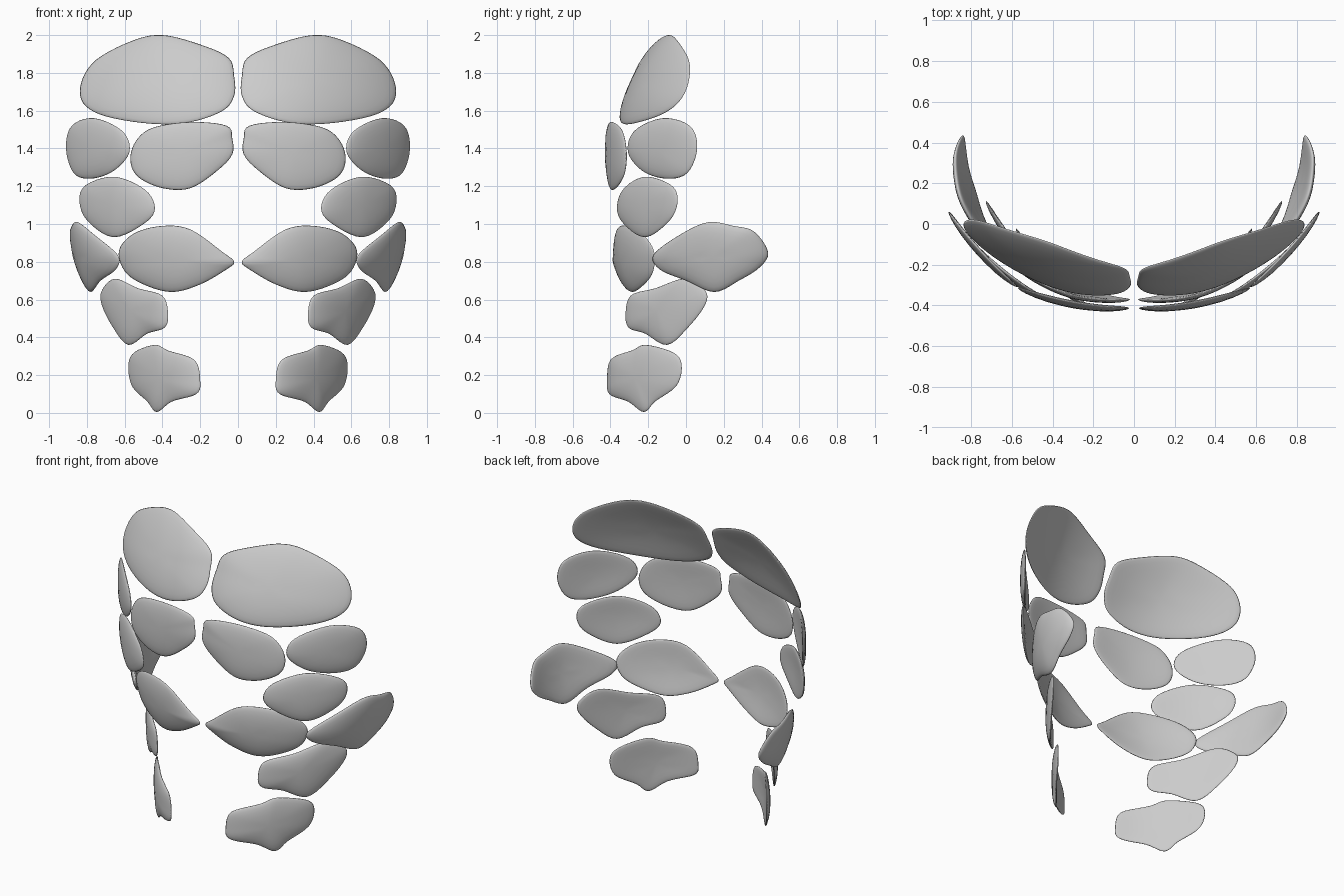
import bpy, bmesh, math
from mathutils import Vector

if "Cube" in bpy.data.objects:
    bpy.data.objects.remove(bpy.data.objects["Cube"])


def smooth_loop(pts, n=5):
    # closed Catmull-Rom curve through the outline points
    out, m = [], len(pts)
    for i in range(m):
        a, b, c, d = (Vector(pts[(i + k) % m]) for k in (-1, 0, 1, 2))
        for j in range(n):
            t = j / n
            out.append(0.5 * (2 * b + (c - a) * t + (2 * a - 5 * b + 4 * c - d) * t * t
                              + (3 * b - a - 3 * c + d) * t ** 3))
    return out


def plate(name, outline, surf, out_dir, bulge=0.012, half=0.014):
    # thin pillowed shell: 2D outline wrapped on a curved surface, mirrored in x
    loop = smooth_loop(outline)
    n = len(loop)
    ctr = sum(loop, Vector((0, 0))) / n
    e = 0.01

    def point(uv, r, side):
        p = surf(*uv)
        nrm = (surf(uv.x + e, uv.y) - p).cross(surf(uv.x, uv.y + e) - p).normalized()
        if nrm.dot(out_dir) < 0:
            nrm = -nrm
        return p + nrm * (bulge * (1 - r * r) + side * half * math.sqrt(max(0, 1 - r ** 4)))

    bm = bmesh.new()
    rim = [bm.verts.new(point(q, 1, 0)) for q in loop]
    for side in (1, -1):
        prev = rim
        for r in (0.985, 0.94, 0.85, 0.7, 0.5, 0.25):
            ring = [bm.verts.new(point(ctr + (q - ctr) * r, r, side)) for q in loop]
            for i in range(n):
                j = (i + 1) % n
                bm.faces.new((prev[i], prev[j], ring[j], ring[i]))
            prev = ring
        tip = bm.verts.new(point(ctr, 0, side))
        for i in range(n):
            bm.faces.new((prev[i], prev[(i + 1) % n], tip))
    bmesh.ops.recalc_face_normals(bm, faces=bm.faces)
    for f in bm.faces:
        f.smooth = True
    me = bpy.data.meshes.new(name)
    bm.to_mesh(me)
    bm.free()
    ob = bpy.data.objects.new(name, me)
    bpy.context.collection.objects.link(ob)
    ob.modifiers.new("mirror", 'MIRROR').use_mirror_merge = False


def front_surface(y0, k, s=0.0, z0=0.0):
    # depth grows with x squared and tilts with height
    return lambda x, z: Vector((x, y0 + k * x * x + s * (z - z0), z))


FRONT = Vector((0.5, -1, 0))
SIDE = Vector((1, 0, 0))

# large upper chest plate
plate("chest_plate",
      [(.02, 1.78), (.05, 1.88), (.2, 1.95), (.4, 2.0), (.56, 1.97), (.75, 1.87), (.83, 1.75),
       (.82, 1.64), (.7, 1.57), (.45, 1.53), (.25, 1.54), (.08, 1.6), (.02, 1.68)],
      front_surface(-.375, .42, .45, 1.53), FRONT, 0.025, 0.015)

# second row
plate("upper_inner_plate",
      [(.03, 1.45), (.06, 1.52), (.25, 1.54), (.45, 1.51), (.54, 1.44), (.57, 1.34),
       (.53, 1.25), (.4, 1.19), (.25, 1.19), (.1, 1.29), (.03, 1.37)],
      front_surface(-.415, .31, .03, 1.36), FRONT)
plate("upper_outer_plate",
      [(.575, 1.38), (.61, 1.49), (.76, 1.56), (.88, 1.52), (.91, 1.4), (.87, 1.27),
       (.78, 1.24), (.66, 1.28)],
      front_surface(-.55, .736), FRONT)

# single rib plate under the second row
plate("rib_plate",
      [(.44, 1.08), (.49, 1.18), (.65, 1.25), (.8, 1.21), (.84, 1.13), (.8, 1.02),
       (.66, .93), (.5, 1.0)],
      front_surface(-.485, .625), FRONT)

# waist row: front plate and plate wrapping round the flank
plate("waist_front_plate",
      [(.02, .8), (.08, .85), (.25, .97), (.4, .99), (.55, .95), (.63, .86), (.6, .75),
       (.5, .68), (.35, .64), (.2, .68), (.06, .76)],
      front_surface(-.375, .53, -.15, .82), FRONT, 0.02)
plate("waist_side_plate",
      [(-.17, .84), (-.02, .95), (.12, 1.01), (.25, .99), (.36, .96), (.435, .85), (.39, .77),
       (.28, .7), (.15, .64), (0, .7), (-.14, .76)],
      lambda y, z: Vector((.845 - .84 * (y - .33) ** 2 + .22 * (z - .82), y, z)), SIDE, 0.012, 0.02)

# lower side plates
plate("hip_plate",
      [(.37, .52), (.4, .62), (.53, .66), (.65, .71), (.72, .65), (.72, .57), (.66, .45),
       (.58, .36), (.48, .42), (.39, .45)],
      front_surface(-.47, 1.1), FRONT)
plate("lower_plate",
      [(.2, .17), (.23, .28), (.37, .33), (.44, .36), (.55, .32), (.58, .25), (.56, .14),
       (.48, .06), (.43, .005), (.35, .06), (.22, .1)],
      front_surface(-.47, 1.33), FRONT)
